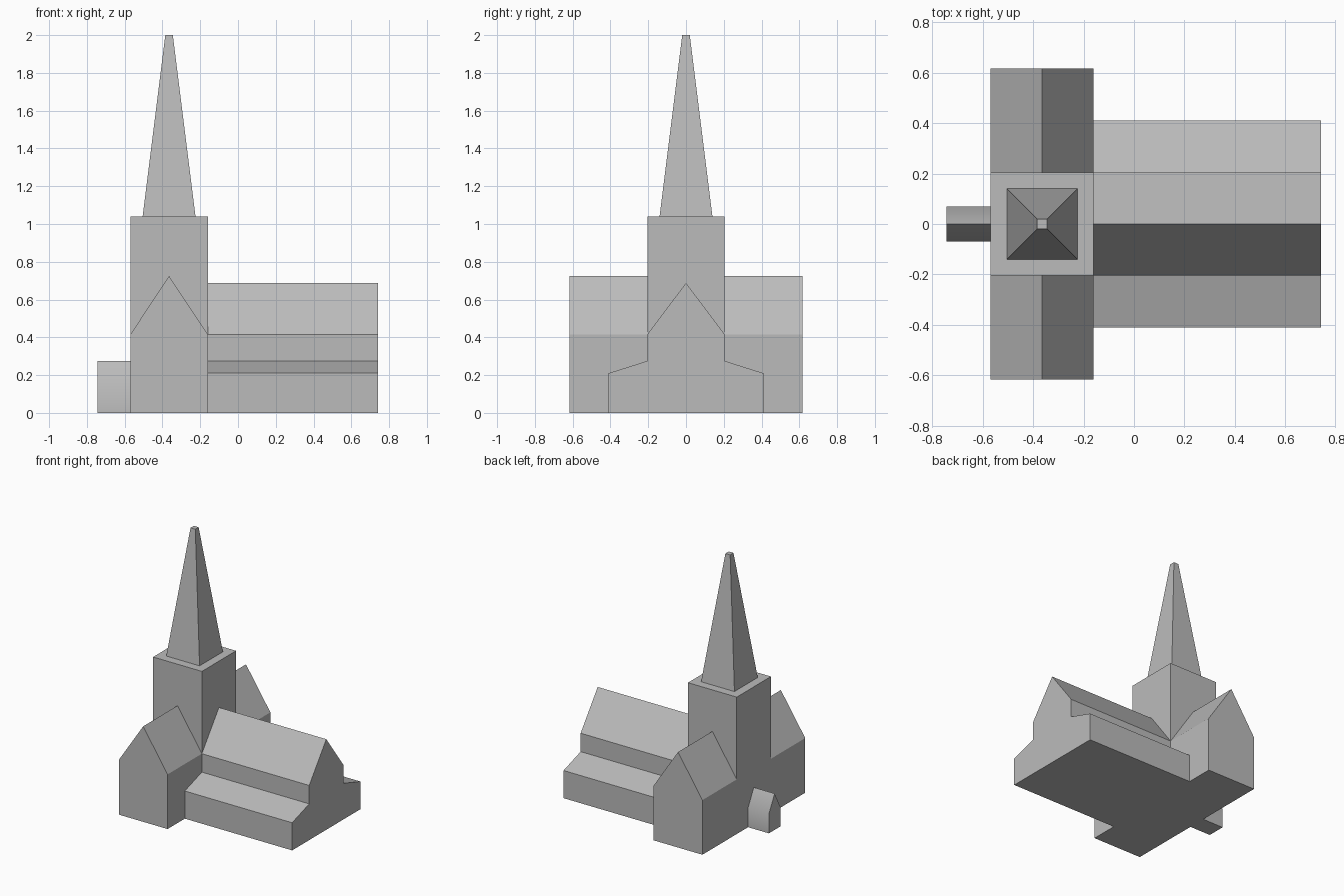
import bpy
import bmesh
from mathutils import Vector

cube = bpy.data.objects.get("Cube")
if cube:
    bpy.data.objects.remove(cube, do_unlink=True)

stone = bpy.data.materials.new("grey stone")
stone.use_nodes = True
stone.diffuse_color = (0.5, 0.5, 0.5, 1)
stone.node_tree.nodes["Principled BSDF"].inputs["Base Color"].default_value = (0.5, 0.5, 0.5, 1)

TOWER_X = -0.365   # centre of tower, spire and transepts
HALF = 0.205       # half width shared by tower, transepts and nave
TOWER_TOP = 1.04


def finish(name, bm):
    bmesh.ops.recalc_face_normals(bm, faces=bm.faces)
    mesh = bpy.data.meshes.new(name)
    bm.to_mesh(mesh)
    bm.free()
    mesh.materials.append(stone)
    obj = bpy.data.objects.new(name, mesh)
    bpy.context.collection.objects.link(obj)
    bpy.ops.object.select_all(action="DESELECT")
    obj.select_set(True)
    bpy.context.view_layer.objects.active = obj
    bpy.ops.object.shade_smooth_by_angle(angle=0.524)
    return obj


def gabled_prism(name, half_profile, axis, start, end, centre=0.0):
    """Extrude a symmetric section (foot to ridge, offset and height) along x or y."""
    section = half_profile + [(-s, z) for s, z in reversed(half_profile[:-1])]
    bm = bmesh.new()
    if axis == "x":
        points = [(start, centre + s, z) for s, z in section]
        travel = Vector((end - start, 0, 0))
    else:
        points = [(centre + s, start, z) for s, z in section]
        travel = Vector((0, end - start, 0))
    face = bm.faces.new([bm.verts.new(p) for p in points])
    extruded = bmesh.ops.extrude_face_region(bm, geom=[face], use_keep_orig=True)
    moved = [g for g in extruded["geom"] if isinstance(g, bmesh.types.BMVert)]
    bmesh.ops.translate(bm, verts=moved, vec=travel)
    return finish(name, bm)


def square_column(name, bottom_half, top_half, low, high):
    """Square block or tapered spire centred on the tower."""
    bm = bmesh.new()
    bmesh.ops.create_cube(bm, size=2)
    for v in bm.verts:
        half = top_half if v.co.z > 0 else bottom_half
        v.co = (TOWER_X + v.co.x * half, v.co.y * half, high if v.co.z > 0 else low)
    return finish(name, bm)


# Tower and its truncated spire
square_column("tower", HALF, HALF, 0, TOWER_TOP)
square_column("spire", 0.14, 0.02, TOWER_TOP, 2.0)

# Transept arms on both sides of the tower
transept = [(HALF, 0), (HALF, 0.415), (0, 0.725)]
for side, sign in (("right", -1), ("left", 1)):
    gabled_prism(side + "_transept", transept, "y", sign * HALF, sign * 0.617, TOWER_X)

# Nave with a lower lean-to aisle on each side
nave = [(0.41, 0), (0.41, 0.21), (HALF, 0.275), (HALF, 0.415), (0, 0.688)]
gabled_prism("nave_and_aisles", nave, "x", TOWER_X + HALF, 0.742)

# Small entrance porch with a softened pointed roof
porch = [(0.069, 0), (0.069, 0.147), (0, 0.276)]
gabled_prism("porch", porch, "x", -0.745, TOWER_X - HALF)
